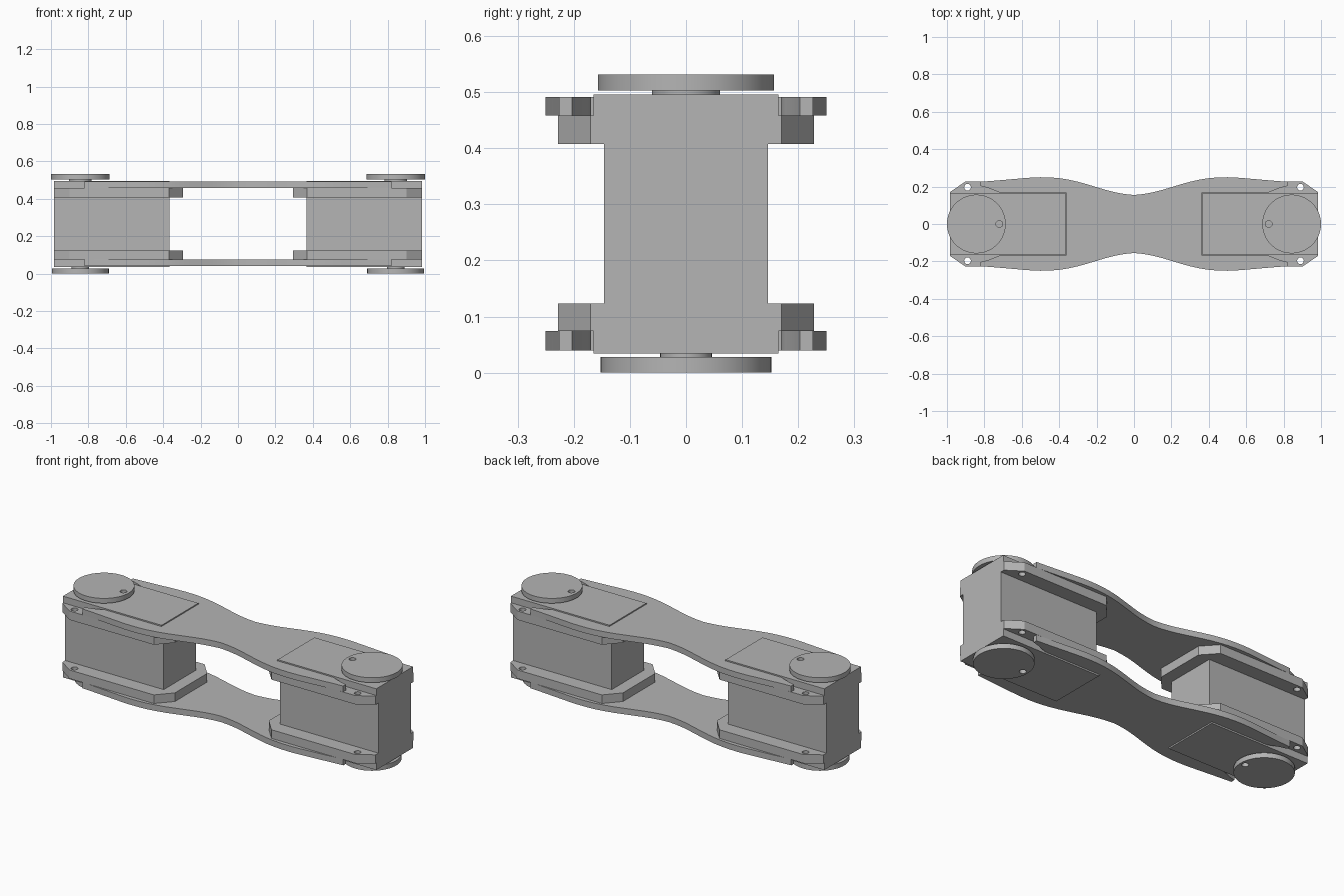
import bpy, bmesh
from math import sin, cos, pi, radians

cube = bpy.data.objects.get("Cube")
if cube:
    bpy.data.objects.remove(cube, do_unlink=True)

grey = bpy.data.materials.new("plain grey")
grey.use_nodes = True
colour = (0.46, 0.46, 0.46, 1)
grey.diffuse_color = colour
grey.node_tree.nodes["Principled BSDF"].inputs["Base Color"].default_value = colour


def circle(x, y, r, n=24):
    return [(x + r * cos(2 * pi * i / n), y + r * sin(2 * pi * i / n)) for i in range(n)]


def slab(name, outlines, z0, z1):
    """Extrude a filled outline (later loops become holes) from z0 to z1."""
    curve = bpy.data.curves.new(name, "CURVE")
    curve.dimensions = "2D"
    curve.fill_mode = "BOTH"
    curve.extrude = (z1 - z0) / 2
    for loop in outlines:
        spline = curve.splines.new("POLY")
        spline.points.add(len(loop) - 1)
        spline.use_cyclic_u = True
        for point, (x, y) in zip(spline.points, loop):
            point.co = (x, y, 0, 1)
    temp = bpy.data.objects.new(name + "_outline", curve)
    bpy.context.collection.objects.link(temp)
    graph = bpy.context.evaluated_depsgraph_get()
    mesh = bpy.data.meshes.new_from_object(temp.evaluated_get(graph))
    bpy.data.objects.remove(temp, do_unlink=True)

    # Weld the caps to the sides and set the height
    bm = bmesh.new()
    bm.from_mesh(mesh)
    bmesh.ops.remove_doubles(bm, verts=bm.verts, dist=0.0002)
    bmesh.ops.translate(bm, verts=bm.verts, vec=(0, 0, (z0 + z1) / 2))
    bmesh.ops.recalc_face_normals(bm, faces=bm.faces)
    bm.to_mesh(mesh)
    bm.free()
    mesh.name = name
    mesh.materials.clear()
    mesh.materials.append(grey)
    obj = bpy.data.objects.new(name, mesh)
    bpy.context.collection.objects.link(obj)
    bpy.ops.object.select_all(action="DESELECT")
    obj.select_set(True)
    bpy.context.view_layer.objects.active = obj
    bpy.ops.object.shade_smooth_by_angle(angle=radians(30))
    return obj


def rect(x0, x1, w):
    return [(x0, -w), (x1, -w), (x1, w), (x0, w)]


def mirrored(half):
    """Close a +y half outline with its reflection."""
    return half + [(x, -y) for x, y in reversed(half)]


def flip(loop, side):
    return [(x * side, y) for x, y in loop]


# Waisted side plate, notched at both ends around the motor caps
edge = [(0, .155), (.05, .16), (.1, .169), (.15, .182), (.2, .197), (.25, .212),
        (.3, .226), (.35, .237), (.4, .245), (.45, .249), (.5, .25), (.55, .248),
        (.6, .244), (.68, .237), (.75, .231), (.82, .226)]
notch = [(.82, .203), (.78, .193), (.74, .177), (.72, .169), (.363, .169)]
quarter = edge + notch
right_end = mirrored(quarter)[:-1]
left_end = [(-x, -y) for x, y in right_end[1:]]
left_end = [p for p in left_end if p[0] < 0]
plate = right_end + [(0, -.155)] + left_end
slab("upper_plate", [plate], .458, .491)
slab("lower_plate", [plate], .040, .074)

# Motor units at both ends
flange = mirrored([(.295, .145), (.37, .228), (.9, .228), (.985, .17)])
for side, label in ((1, "left"), (-1, "right")):
    slab(label + "_motor_body", [flip(rect(.365, .985, .146), side)], .123, .408)
    holes = [circle(side * .89, y, .018, 16) for y in (-.197, .197)]
    for level, cap, ear in (("upper", (.408, .496), (.408, .458)),
                            ("lower", (.034, .123), (.074, .123))):
        slab(f"{label}_{level}_cap", [flip(rect(.365, .985, .165), side)], *cap)
        slab(f"{label}_{level}_flange", [flip(flange, side)] + holes, *ear)

    # Output discs with a small pin hole, on short necks
    pin = circle(side * .72, 0, .018, 16)
    slab(label + "_upper_disc", [circle(side * .843, 0, .157, 64), pin], .503, .531)
    slab(label + "_upper_neck", [circle(side * .843, 0, .061, 32)], .496, .503)
    slab(label + "_lower_disc", [circle(side * .843, 0, .152, 64), pin], 0, .028)
    slab(label + "_lower_neck", [circle(side * .843, 0, .046, 32)], .028, .034)
